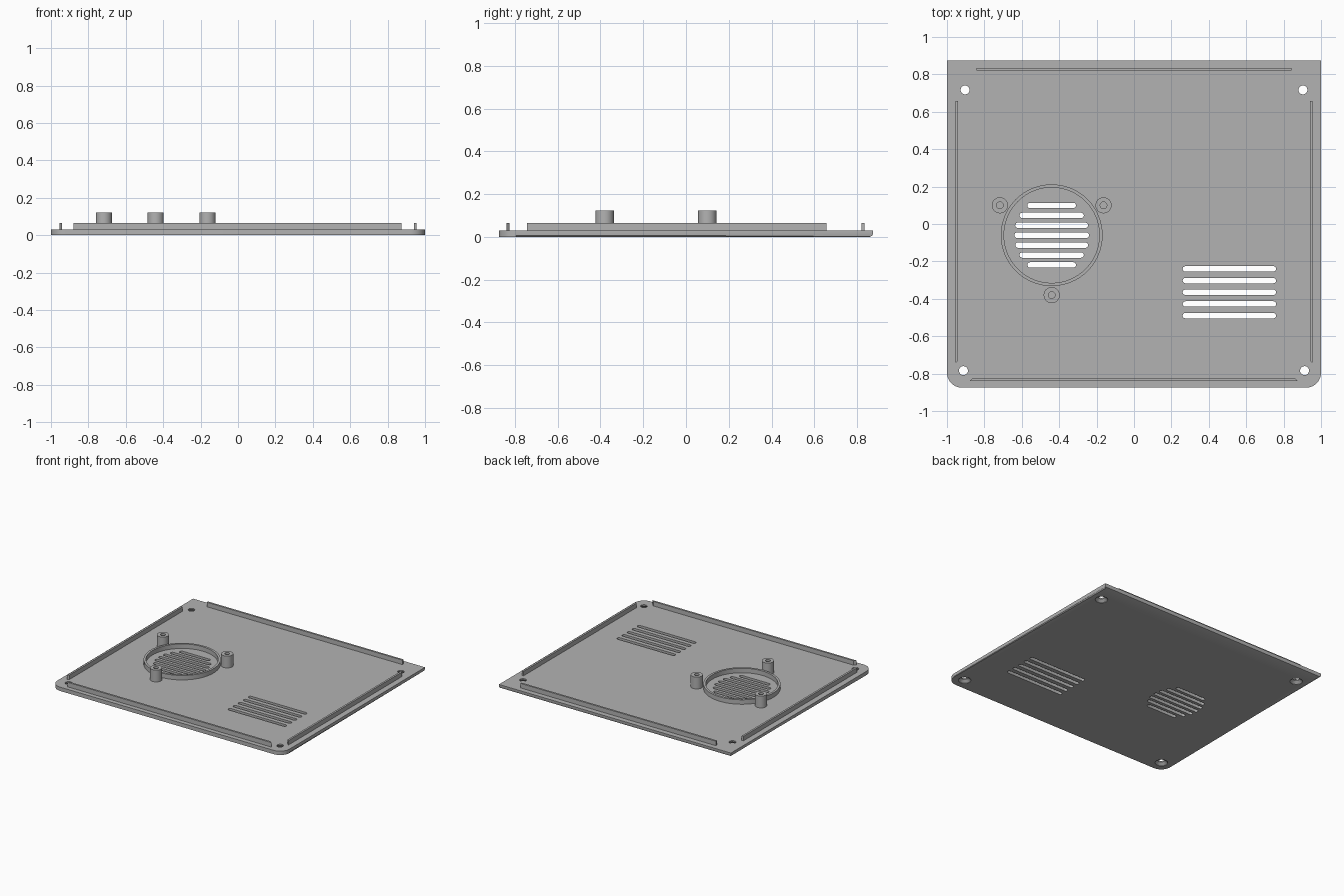
import bpy, bmesh
from math import sin, cos, pi, radians

if "Cube" in bpy.data.objects:
    bpy.data.objects.remove(bpy.data.objects["Cube"], do_unlink=True)

TOP = 0.03       # plate thickness
LIP = 0.065      # height of ribs and ring
grey = bpy.data.materials.new("grey plastic")
grey.use_nodes = True
COLOUR = (0.45, 0.45, 0.45, 1)
grey.diffuse_color = COLOUR
grey.node_tree.nodes["Principled BSDF"].inputs["Base Color"].default_value = COLOUR


def arc(cx, cy, r, start, end, n):
    steps = [radians(start + (end - start) * i / n) for i in range(n + 1)]
    return [(cx + r * cos(a), cy + r * sin(a)) for a in steps]


def prism(bm, outline, z0, z1):
    low = [bm.verts.new((x, y, z0)) for x, y in outline]
    high = [bm.verts.new((x, y, z1)) for x, y in outline]
    n = len(outline)
    base = bm.faces.new(low[::-1])
    bm.faces.new(high)
    for i in range(n):
        j = (i + 1) % n
        bm.faces.new((low[i], low[j], high[j], high[i]))
    return base


def finish(bm, name):
    bmesh.ops.recalc_face_normals(bm, faces=bm.faces)
    mesh = bpy.data.meshes.new(name)
    bm.to_mesh(mesh)
    bm.free()
    mesh.materials.append(grey)
    ob = bpy.data.objects.new(name, mesh)
    bpy.context.collection.objects.link(ob)
    return ob


def solid(name, outline, z0, z1):
    bm = bmesh.new()
    prism(bm, outline, z0, z1)
    return finish(bm, name)


def smooth(ob):
    bpy.ops.object.select_all(action="DESELECT")
    ob.select_set(True)
    bpy.context.view_layer.objects.active = ob
    bpy.ops.object.shade_smooth_by_angle(angle=radians(30))


def tube(name, cx, cy, outer, inner, z0, z1, n):
    # Ring-shaped wall from a rectangular section swept round an axis
    bm = bmesh.new()
    section = [(outer, z0), (outer, z1), (inner, z1), (inner, z0)]
    rows = []
    for i in range(n):
        a = 2 * pi * i / n
        rows.append([bm.verts.new((cx + r * cos(a), cy + r * sin(a), z)) for r, z in section])
    for i in range(n):
        a, b = rows[i], rows[(i + 1) % n]
        for k in range(4):
            m = (k + 1) % 4
            bm.faces.new((a[k], b[k], b[m], a[m]))
    smooth(finish(bm, name))


# Base plate: rounded front corners, softened lower edge
W, D, R = 1.0, 0.875, 0.08
outline = [(W, D), (-W, D)]
outline += arc(-W + R, -D + R, R, 180, 270, 10) + arc(W - R, -D + R, R, 270, 360, 10)
bm = bmesh.new()
base = prism(bm, outline, 0, TOP)
bmesh.ops.bevel(bm, geom=list(base.edges), offset=0.015, segments=2, profile=0.5, affect="EDGES")
plate = finish(bm, "base_plate")

# Cutter: rounded vent slots and countersunk screw holes
bm = bmesh.new()


def slot(cx, cy, half, r):
    prism(bm, arc(cx + half - r, cy, r, -90, 90, 8) + arc(cx - half + r, cy, r, 90, 270, 8),
          -0.05, 0.1)


FAN = (-0.44, -0.06)
for i, half in enumerate([0.13, 0.172, 0.195, 0.2, 0.195, 0.172, 0.13]):
    slot(FAN[0], FAN[1] + (i - 3) * 0.053, half, 0.0145)
for i in range(5):
    slot(0.51, -0.24 - i * 0.0625, 0.25, 0.0145)


def screw_hole(cx, cy, n=24):
    profile = [(0.045, -0.02), (0.045, 0.003), (0.024, 0.021), (0.024, 0.06)]
    rings = [[bm.verts.new((cx + r * cos(2 * pi * i / n), cy + r * sin(2 * pi * i / n), z))
              for i in range(n)] for r, z in profile]
    for a, b in zip(rings, rings[1:]):
        for i in range(n):
            j = (i + 1) % n
            bm.faces.new((a[i], a[j], b[j], b[i]))
    bm.faces.new(rings[0][::-1])
    bm.faces.new(rings[-1])


for side in (-1, 1):
    screw_hole(side * 0.903, 0.717)
    screw_hole(side * 0.912, -0.784)
cutter = finish(bm, "hole_cutter")
cutter.hide_render = True

cut = plate.modifiers.new("holes", "BOOLEAN")
cut.operation = "DIFFERENCE"
cut.solver = "EXACT"
cut.object = cutter
bpy.context.view_layer.objects.active = plate
plate.select_set(True)
bpy.ops.object.modifier_apply(modifier=cut.name)
bpy.data.objects.remove(cutter, do_unlink=True)
smooth(plate)

# Locating ribs along the four edges, with mitred front ends
SINK = TOP - 0.005
solid("back_rib", [(-0.843, 0.82), (0.843, 0.82), (0.843, 0.835), (-0.843, 0.835)], SINK, LIP)
solid("front_rib", [(-0.88, -0.84), (0.875, -0.84), (0.86, -0.825), (-0.865, -0.825)], SINK, LIP)
for name, s in (("left_rib", 1), ("right_rib", -1)):
    pts = [(s * 0.955, -0.743), (s * 0.955, 0.658), (s * 0.94, 0.658), (s * 0.94, -0.732)]
    solid(name, pts if s > 0 else pts[::-1], SINK, LIP)

# Fan ring and its three screw posts
tube("fan_ring", *FAN, 0.272, 0.255, SINK, LIP, 64)
for name, x, y in (("rear_right_post", -0.717, 0.1), ("rear_left_post", -0.163, 0.1),
                   ("front_post", -0.44, -0.38)):
    tube(name, x, y, 0.043, 0.018, SINK, 0.122, 32)
